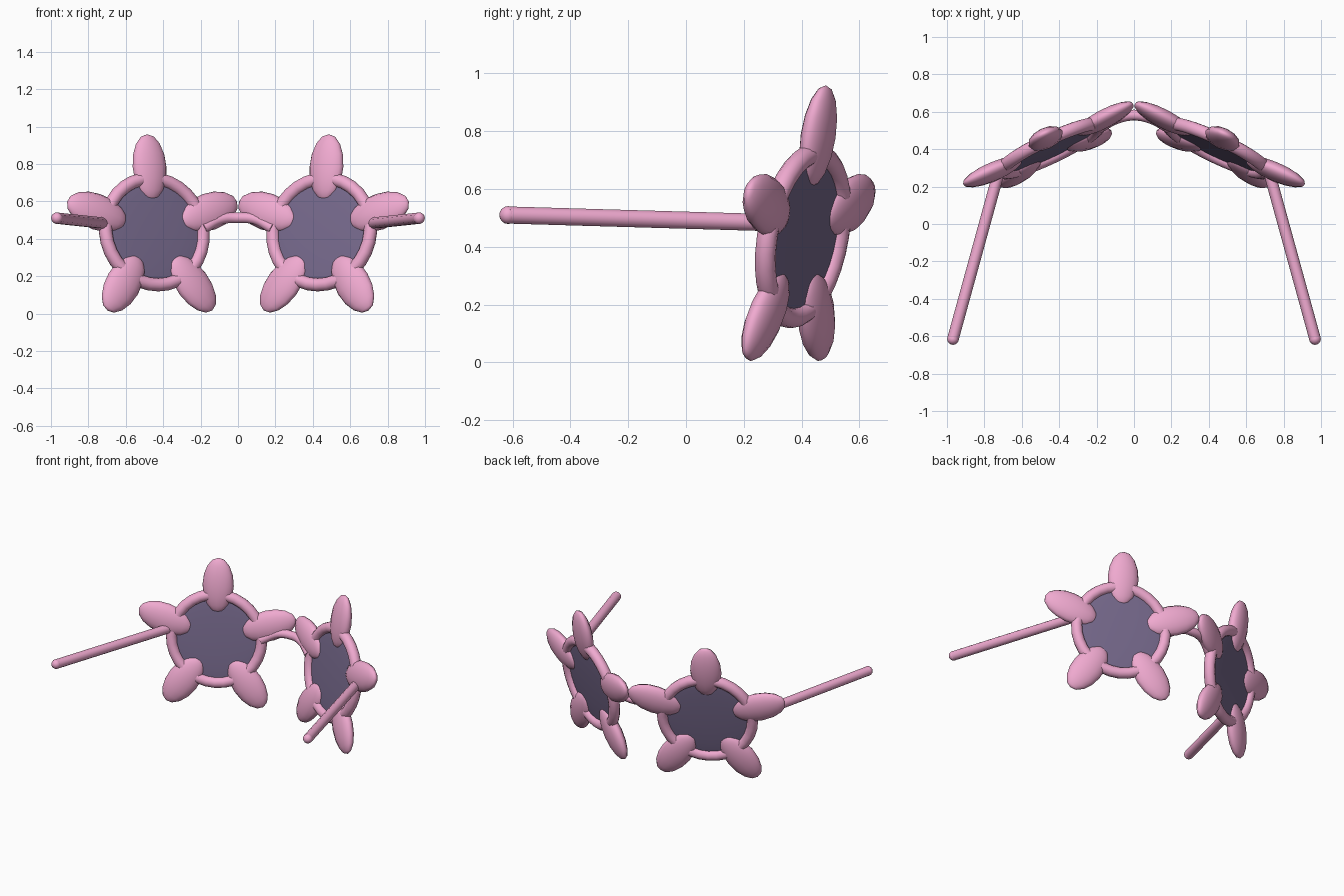
import bpy, math
from mathutils import Matrix, Vector

if "Cube" in bpy.data.objects:
    bpy.data.objects.remove(bpy.data.objects["Cube"])


def material(name, rgb):
    m = bpy.data.materials.new(name)
    m.diffuse_color = (*rgb, 1)
    m.use_nodes = True
    m.node_tree.nodes["Principled BSDF"].inputs["Base Color"].default_value = m.diffuse_color
    return m


PINK = material("pink_plastic", (0.87, 0.40, 0.63))
TINT = material("lens_tint", (0.18, 0.14, 0.26))


def finish(name, mat, matrix=None):
    ob = bpy.context.object
    ob.name = name
    if matrix is not None:
        ob.matrix_world = matrix
    ob.data.materials.append(mat)
    bpy.ops.object.shade_smooth()
    return ob


def tube(name, points, radius, kind='POLY'):
    cu = bpy.data.curves.new(name, 'CURVE')
    cu.dimensions = '3D'
    cu.bevel_depth = radius
    cu.bevel_resolution = 3
    cu.resolution_u = 8
    cu.use_fill_caps = True
    sp = cu.splines.new(kind)
    if kind == 'BEZIER':
        sp.bezier_points.add(len(points) - 1)
        for bp, p in zip(sp.bezier_points, points):
            bp.co = p
            bp.handle_left_type = bp.handle_right_type = 'AUTO'
    else:
        sp.points.add(len(points) - 1)
        for sp_p, p in zip(sp.points, points):
            sp_p.co = (*p, 1)
    ob = bpy.data.objects.new(name, cu)
    bpy.context.collection.objects.link(ob)
    bpy.ops.object.select_all(action='DESELECT')
    bpy.context.view_layer.objects.active = ob
    ob.select_set(True)
    bpy.ops.object.convert(target='MESH')
    ob = bpy.context.object
    ob.name = name
    ob.data.materials.clear()
    ob.data.materials.append(PINK)
    bpy.ops.object.shade_smooth_by_angle(angle=math.radians(50))


PETAL_R = 0.35
for side, s in (("right", 1), ("left", -1)):
    # each eye is yawed outward and leans back; local plane is XZ
    eye = (Matrix.Translation((s * 0.448, 0.405, 0.438))
           @ Matrix.Rotation(math.radians(-25.4 * s), 4, 'Z')
           @ Matrix.Rotation(math.radians(-9.5), 4, 'X'))

    # round rim
    bpy.ops.mesh.primitive_torus_add(major_radius=0.288, minor_radius=0.036,
                                     major_segments=32, minor_segments=12)
    finish(side + "_rim", PINK, eye @ Matrix.Rotation(math.pi / 2, 4, 'X'))

    # thin lens
    bpy.ops.mesh.primitive_uv_sphere_add(segments=32, ring_count=12, radius=1)
    finish(side + "_lens", TINT, eye @ Matrix.Rotation(math.pi / 2, 4, 'X')
           @ Matrix.Diagonal((0.288, 0.288, 0.016, 1)))

    # five flattened petals, long axis pointing outward
    for i in range(5):
        bpy.ops.mesh.primitive_uv_sphere_add(segments=12, ring_count=8, radius=1)
        finish(f"{side}_petal_{i + 1}", PINK,
               eye @ Matrix.Rotation(i * math.tau / 5, 4, 'Y')
               @ Matrix.Translation((0, 0, PETAL_R))
               @ Matrix.Diagonal((0.1, 0.05, 0.178, 1)))

    # straight temple arm with rounded tip
    tip = Vector((s * 0.968, -0.615, 0.51))
    tube(side + "_temple", [(s * 0.722, 0.28, 0.484), tip], 0.031)
    bpy.ops.mesh.primitive_uv_sphere_add(segments=16, ring_count=8, radius=0.031, location=tip)
    finish(side + "_temple_tip", PINK)

# arched nose bridge
tube("bridge", [(-0.185, 0.515, 0.455), (-0.09, 0.565, 0.505), (0, 0.582, 0.512),
                (0.09, 0.565, 0.505), (0.185, 0.515, 0.455)], 0.029, 'BEZIER')
